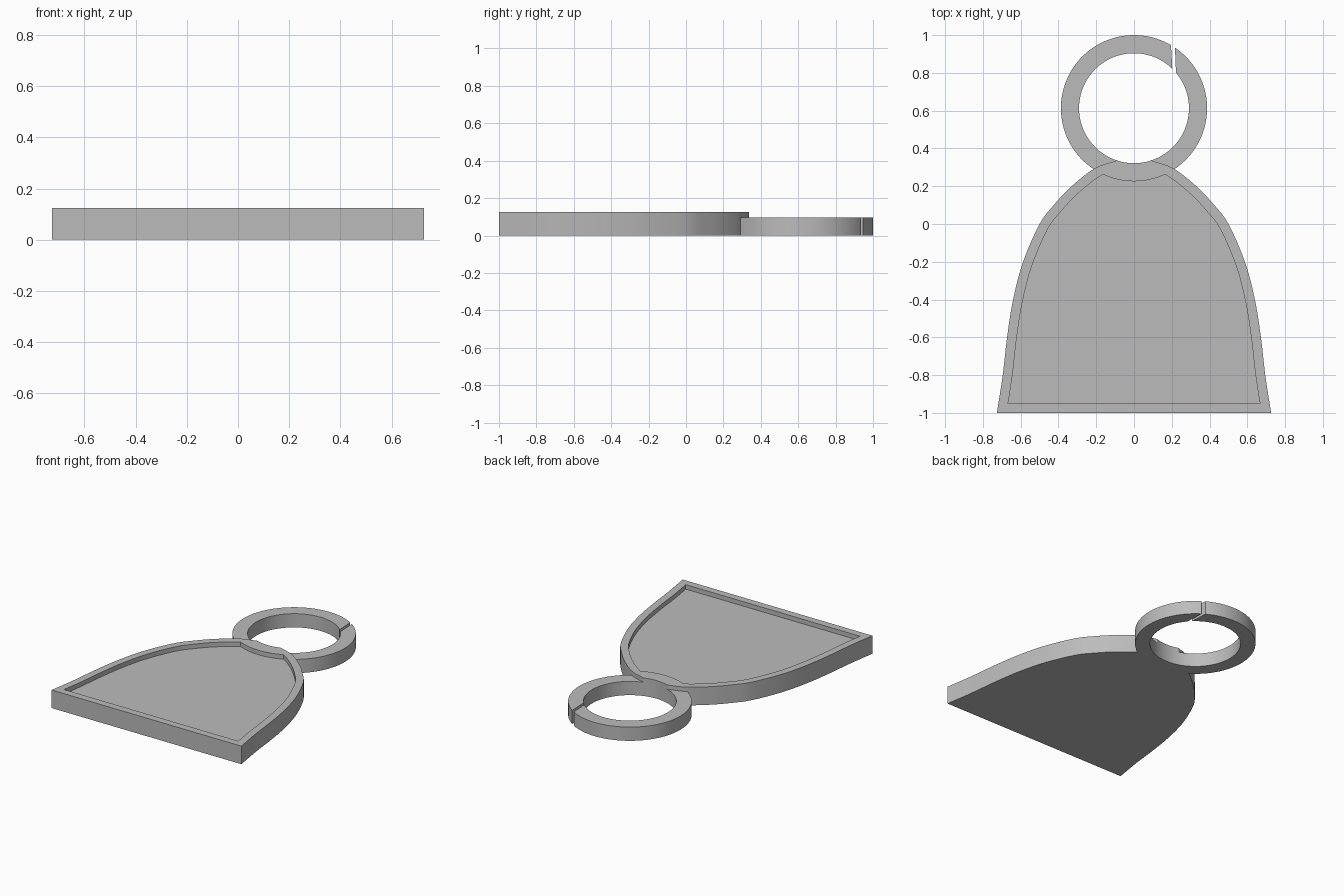
import bpy, bmesh, math
from mathutils import Vector

cube = bpy.data.objects.get("Cube")
if cube:
    bpy.data.objects.remove(cube, do_unlink=True)

grey = bpy.data.materials.new("plain grey")
grey.use_nodes = True
grey.diffuse_color = (0.5, 0.5, 0.5, 1)
grey.node_tree.nodes["Principled BSDF"].inputs["Base Color"].default_value = (0.5, 0.5, 0.5, 1)

RING_Y, R_OUT, R_IN = 0.613, 0.387, 0.291
RING_H, PLATE_H, FLOOR_H, RIM = 0.095, 0.125, 0.094, 0.051


def finish(bm, name):
    bmesh.ops.recalc_face_normals(bm, faces=bm.faces)
    mesh = bpy.data.meshes.new(name)
    bm.to_mesh(mesh)
    bm.free()
    obj = bpy.data.objects.new(name, mesh)
    bpy.context.collection.objects.link(obj)
    mesh.materials.append(grey)
    bpy.ops.object.select_all(action="DESELECT")
    obj.select_set(True)
    bpy.context.view_layer.objects.active = obj
    bpy.ops.object.shade_smooth_by_angle(angle=math.radians(30))


def ring_point(radius, angle):
    return Vector((radius * math.cos(angle), RING_Y + radius * math.sin(angle)))


def spline(points, steps):
    # Smooth curve through the given points
    pts = [2 * points[0] - points[1]] + points + [2 * points[-1] - points[-2]]
    out = []
    for a, b, c, d in zip(pts, pts[1:], pts[2:], pts[3:]):
        for i in range(steps):
            t = i / steps
            out.append(b + (c - a) * t / 2 + (2 * a - 5 * b + 4 * c - d) * t * t / 2
                       + (3 * b - a - 3 * c + d) * t ** 3 / 2)
    return out + [points[-1]]


def resample(points, count):
    lengths = [0]
    for a, b in zip(points, points[1:]):
        lengths.append(lengths[-1] + (b - a).length)
    out, k = [], 0
    for i in range(count):
        s = lengths[-1] * i / (count - 1)
        while k < len(points) - 2 and lengths[k + 1] < s:
            k += 1
        out.append(points[k].lerp(points[k + 1], (s - lengths[k]) / (lengths[k + 1] - lengths[k])))
    return out


def closed_outline(side, radius, steps=16):
    # Right side, mirrored left side, then the concave neck arc
    left = [Vector((-p.x, p.y)) for p in reversed(side)]
    half = math.asin(side[0].x / radius)
    arc = [ring_point(radius, -math.pi / 2 - half + 2 * half * i / steps) for i in range(1, steps)]
    return side + left + arc


# Tray: flared bell outline with a raised rim and a sunken floor
neck = ring_point(R_IN, math.asin(0.09 / R_IN) - math.pi / 2)
knots = [neck] + [Vector(p) for p in (
    (0.206, 0.296), (0.33, 0.2), (0.425, 0.1), (0.5, 0), (0.587, -0.2),
    (0.64, -0.4), (0.672, -0.6), (0.695, -0.8), (0.726, -1))]
side = spline(knots, 10)
inset = []
for a, b in zip(side, side[1:]):
    d = (b - a).normalized()
    p = (a + b) / 2 + Vector((d.y, -d.x)) * RIM
    if p.y > RIM - 1 and (p - Vector((0, RING_Y))).length > R_OUT:
        inset.append(p)
corner = ring_point(R_OUT, math.asin(0.165 / R_OUT) - math.pi / 2)
inset = [corner] + [p for p in inset if p.x > corner.x + 0.005] + [Vector((0.667, RIM - 1))]

outer = closed_outline(resample(side, 48), R_IN)
inner = closed_outline(resample(inset, 48), R_OUT)
bm = bmesh.new()
loops = [[bm.verts.new((p.x, p.y, z)) for p in outline]
         for outline, z in ((outer, 0), (outer, PLATE_H), (inner, PLATE_H), (inner, FLOOR_H))]
for low, high in zip(loops, loops[1:]):
    for i in range(len(low)):
        j = (i + 1) % len(low)
        bm.faces.new((low[i], low[j], high[j], high[i]))
bm.faces.new(loops[0])
bm.faces.new(loops[-1])
finish(bm, "tray")


# Split ring: two arcs that run from the tray to either side of the slot
def ring_arc(name, outer_span, inner_span, steps):
    bm = bmesh.new()
    rows = []
    for i in range(steps + 1):
        row = []
        for radius, (start, end), z in ((R_OUT, outer_span, 0), (R_OUT, outer_span, RING_H),
                                        (R_IN, inner_span, RING_H), (R_IN, inner_span, 0)):
            p = ring_point(radius, math.radians(start + (end - start) * i / steps))
            row.append(bm.verts.new((p.x, p.y, z)))
        rows.append(row)
    for a, b in zip(rows, rows[1:]):
        for i in range(4):
            j = (i + 1) % 4
            bm.faces.new((a[i], a[j], b[j], b[i]))
    bm.faces.new(rows[0])
    bm.faces.new(rows[-1])
    finish(bm, name)


ring_arc("ring_left_arc", (-60, 55.9), (-72, 40.2), 48)
ring_arc("ring_right_arc", (59.6, 240), (45.8, 252), 72)
